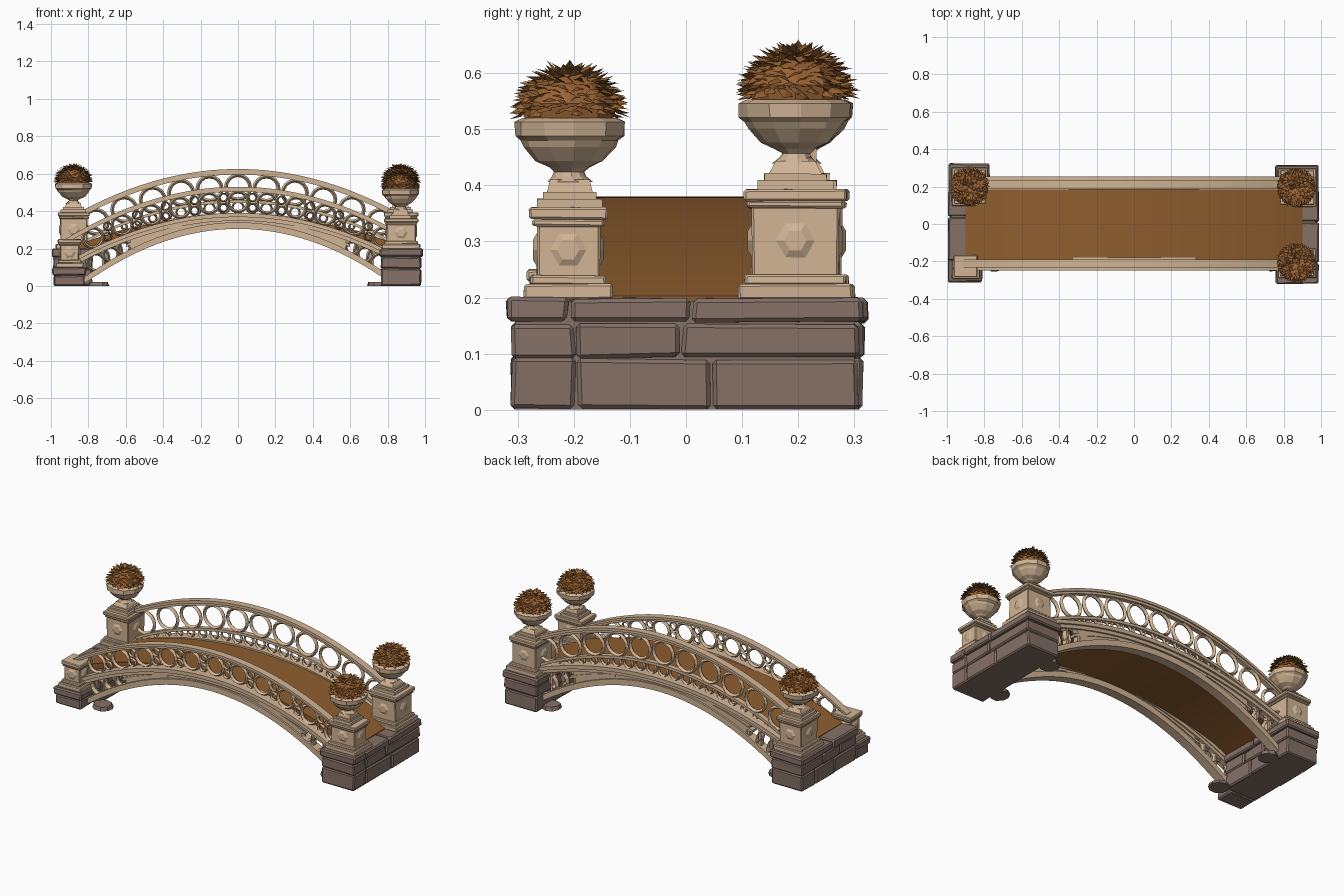
import bpy, bmesh, math, random
from mathutils import Vector, Matrix

random.seed(4)
if "Cube" in bpy.data.objects:
    bpy.data.objects.remove(bpy.data.objects["Cube"])


def material(name, rgb):
    m = bpy.data.materials.new(name)
    m.use_nodes = True
    m.diffuse_color = (*rgb, 1)
    m.node_tree.nodes["Principled BSDF"].inputs["Base Color"].default_value = (*rgb, 1)
    return m


CREAM = material("cream stone", (0.64, 0.46, 0.30))
ROCK = material("dark stone", (0.235, 0.165, 0.135))
WOOD = material("brown deck", (0.27, 0.11, 0.028))
LEAF = material("russet leaves", (0.32, 0.125, 0.032))


def finish(name, bm, mat):
    bmesh.ops.recalc_face_normals(bm, faces=bm.faces)
    me = bpy.data.meshes.new(name)
    bm.to_mesh(me)
    bm.free()
    me.materials.append(mat)
    ob = bpy.data.objects.new(name, me)
    bpy.context.collection.objects.link(ob)
    return ob


def bevel(ob, width):
    b = ob.modifiers.new("worn edges", "BEVEL")
    b.width, b.segments, b.limit_method = width, 1, "ANGLE"


def box(bm, x0, x1, y0, y1, z0, z1, jitter=0.0):
    vs = bmesh.ops.create_cube(bm, size=1)["verts"]
    for v in vs:
        j = [random.uniform(-jitter, jitter) for _ in range(3)]
        v.co = Vector(((x0 + x1) / 2 + v.co.x * (x1 - x0) + j[0],
                       (y0 + y1) / 2 + v.co.y * (y1 - y0) + j[1],
                       max(0, (z0 + z1) / 2 + v.co.z * (z1 - z0) + j[2])))


def arch(apex, drop):
    return lambda x: apex - drop * (x / 0.8) ** 2


def band(bm, x0, x1, y0, y1, low, high, n=36):
    """Solid strip following two curves in x."""
    prev = None
    for i in range(n + 1):
        x = x0 + (x1 - x0) * i / n
        lo = max(0.005, low(x))
        hi = max(lo + 0.004, high(x))
        q = [bm.verts.new((x, y, z)) for y, z in ((y0, lo), (y1, lo), (y1, hi), (y0, hi))]
        if prev:
            for k in range(4):
                bm.faces.new((prev[k], prev[k - 1], q[k - 1], q[k]))
        if i in (0, n):
            bm.faces.new(q)
        prev = q


def strip(bm, x0, x1, yc, half, top, thick):
    band(bm, x0, x1, yc - half, yc + half, lambda x: top(x) - thick, top)


def ring(bm, x, y, z, r, width, depth, n=16):
    """Carved stone hoop standing in the xz plane."""
    section = ((r, 0), (r - width / 2, -depth), (r - width, 0), (r - width / 2, depth))
    loops = []
    for i in range(n):
        a = math.tau * i / n
        loops.append([bm.verts.new((x + s * math.cos(a), y + t, z + s * math.sin(a))) for s, t in section])
    for i in range(n):
        for k in range(4):
            bm.faces.new((loops[i - 1][k], loops[i - 1][k - 1], loops[i][k - 1], loops[i][k]))


def lathe(bm, x, y, profile, n, turn=0.0, jitter=0.0):
    prev = None
    for i, (r, z) in enumerate(profile):
        loop = []
        for k in range(n):
            a = math.tau * k / n + turn
            s = r + random.uniform(-jitter, jitter)
            loop.append(bm.verts.new((x + s * math.cos(a), y + s * math.sin(a), z)))
        if prev:
            for k in range(n):
                bm.faces.new((prev[k - 1], prev[k], loop[k], loop[k - 1]))
        if i in (0, len(profile) - 1):
            bm.faces.new(loop)
        prev = loop


# Curves that shape the bridge
soffit = arch(0.305, 0.278)
deck_top = arch(0.38, 0.14)
back_sill, front_sill = arch(0.39, 0.15), arch(0.39, 0.20)
back_top, front_top = arch(0.625, 0.205), arch(0.53, 0.21)

# Deck
bm = bmesh.new()
strip(bm, -0.9, 0.9, 0, 0.19, deck_top, 0.035)
finish("deck", bm, WOOD)


def girder(name, y, sill, x0, x1):
    bm = bmesh.new()
    side = 1 if y > 0 else -1
    strip(bm, x0, x1, y + side * 0.004, 0.034, sill, 0.022)
    strip(bm, x0, x1, y, 0.026, lambda x: sill(x) - 0.02, 0.022)
    strip(bm, x0, x1, y, 0.027, lambda x: soffit(x) + 0.035, 0.035)
    band(bm, -0.57, 0.57, y - 0.016, y + 0.016, soffit, lambda x: sill(x) - 0.02)
    # Pierced spandrels and long carved ribs
    for s in (-1, 1):
        for x in (0.61, 0.68, 0.76):
            lo, hi = soffit(x) + 0.03, sill(x) - 0.04
            ring(bm, s * x, y, (lo + hi) / 2, (hi - lo) / 2 + 0.012, 0.018, 0.02)
        for x in (0.57, 0.645, 0.72):
            band(bm, s * x - 0.007, s * x + 0.007, y - 0.016, y + 0.016, soffit, sill, 1)
        mid = lambda x: (soffit(x) + sill(x)) / 2 + 0.008
        strip(bm, s * 0.3, s * 0.6, y, 0.021, mid, 0.014)
    finish(name, bm, CREAM)


girder("back_girder", 0.215, back_sill, -0.88, 0.88)
girder("front_girder", -0.21, front_sill, -0.9, 0.88)

# Back railing: tall hoops above a small frieze
bm = bmesh.new()
strip(bm, -0.86, 0.86, 0.212, 0.021, back_top, 0.016)
strip(bm, -0.86, 0.86, 0.212, 0.014, lambda x: back_top(x) - 0.014, 0.016)
strip(bm, -0.86, 0.86, 0.212, 0.015, lambda x: back_top(x) - 0.165, 0.016)
for i in range(-5, 6):
    x = i * 0.152
    ring(bm, x, 0.212, back_top(x) - 0.098, 0.075, 0.02, 0.014)
for i in range(-9, 10):
    x = i * 0.076
    z0, z1 = back_sill(x), back_top(x) - 0.175
    ring(bm, x, 0.212, (z0 + z1) / 2, (z1 - z0) / 2 + 0.006, 0.012, 0.011, 10)
finish("back_railing", bm, CREAM)

# Front railing: lower, with hoops and small links between
bm = bmesh.new()
strip(bm, -0.92, 0.86, -0.212, 0.021, front_top, 0.014)
strip(bm, -0.92, 0.86, -0.212, 0.014, lambda x: front_top(x) - 0.012, 0.014)
for i in range(-5, 6):
    x = i * 0.155
    ring(bm, x, -0.212, (front_top(x) + front_sill(x)) / 2 - 0.01, 0.062, 0.018, 0.014)
    for dz in (-0.03, 0.025):
        xm = x + 0.0775
        ring(bm, xm, -0.212, (front_top(xm) + front_sill(xm)) / 2 - 0.01 + dz, 0.026, 0.01, 0.011, 10)
finish("front_railing", bm, CREAM)


# Masonry abutments
def masonry(name, x0, x1, y0, y1, courses, cuts):
    bm = bmesh.new()
    g = 0.002
    for c, (z0, z1) in enumerate(zip(courses, courses[1:])):
        grow = 0.008 if c == len(courses) - 2 else random.uniform(-0.003, 0.002)
        ys = [y0 - grow] + [y0 + (y1 - y0) * f for f in cuts[c]] + [y1 + grow]
        for a, b in zip(ys, ys[1:]):
            box(bm, x0 - grow, x1 + grow, a + g, b - g, z0, z1 - 0.001, 0.003)
    bevel(finish(name, bm, ROCK), 0.007)
    bm = bmesh.new()
    box(bm, x0 + 0.01, x1 - 0.01, y0 + 0.01, y1 - 0.01, 0, courses[-1] - 0.006)
    finish(name + "_core", bm, ROCK)


masonry("left_abutment", 0.765, 0.98, -0.315, 0.31, (0, 0.092, 0.155, 0.2),
        ((0.19, 0.58), (0.19, 0.49), (0.17, 0.52)))
masonry("right_abutment", -0.985, -0.78, -0.19, 0.318, (0, 0.092, 0.155, 0.2),
        ((0.4, 0.75), (0.3, 0.6), (0.45,)))
masonry("right_low_block", -0.985, -0.82, -0.305, -0.19, (0, 0.055, 0.1), ((), ()))

# Footing stones under the arch springing
bm = bmesh.new()
for x in (-0.745, 0.745):
    for y in (-0.2, 0.2):
        lathe(bm, x, y, ((0.055, 0), (0.05, 0.022)), 9, 0.2, 0.004)
finish("footings", bm, ROCK)


def post(name, x, y, hx, hy, z0, z1):
    bm = bmesh.new()
    for grow, a, b in ((0.024, z0 - 0.004, z0 + 0.024), (0.012, z0 + 0.022, z0 + 0.04), (0, z0 + 0.03, z1 - 0.03),
                       (0.008, z1 - 0.034, z1 - 0.02), (0.014, z1 - 0.021, z1)):
        box(bm, x - hx - grow, x + hx + grow, y - hy - grow, y + hy + grow, a, b, 0.0015)
    bevel(finish(name, bm, CREAM), 0.004)
    # Shallow faceted bosses on each face
    bm = bmesh.new()
    for k in range(4):
        half = hx if k % 2 == 0 else hy
        m = (Matrix.Translation((x, y, (z0 + z1) / 2 + 0.005)) @ Matrix.Rotation(k * math.pi / 2, 4, "Z")
             @ Matrix.Translation((half + 0.003, 0, 0)) @ Matrix.Rotation(math.pi / 2, 4, "Y"))
        bmesh.ops.create_cone(bm, cap_ends=True, segments=6, radius1=0.036, radius2=0.02, depth=0.008, matrix=m)
    finish(name + "_bosses", bm, CREAM)


def planter(name, x, y, z, foot):
    # Square stepped plinth
    bm = bmesh.new()
    for half, a, b in ((foot, 0, 0.018), (foot * 0.82, 0.016, 0.03)):
        box(bm, x - half, x + half, y - half, y + half, z + a, z + b, 0.001)
    lathe(bm, x, y, ((foot, z + 0.028), (0.05, z + 0.052)), 4, math.pi / 4)
    finish(name + "_plinth", bm, CREAM)
    # Chiselled urn
    bm = bmesh.new()
    lathe(bm, x, y, ((0.042, z + 0.048), (0.03, z + 0.058), (0.026, z + 0.066), (0.036, z + 0.074),
                     (0.06, z + 0.085), (0.083, z + 0.11), (0.088, z + 0.122), (0.1, z + 0.13),
                     (0.102, z + 0.155), (0.085, z + 0.162)), 11, 0.1, 0.003)
    finish(name + "_urn", bm, CREAM)
    # Domed bush of pointed leaves
    bm = bmesh.new()
    c = Vector((x, y, z + 0.158))
    lathe(bm, x, y, ((0.08, c.z), (0.088, c.z + 0.03), (0.07, c.z + 0.06), (0.03, c.z + 0.082)), 10, 0, 0.005)
    count = 170
    for i in range(count):
        a = i * 2.39996
        t = (i + 0.5) / count
        r = math.sqrt(1 - (1 - t) ** 2)
        out = Vector((math.cos(a), math.sin(a), 0))
        base = c + out * (0.088 * r) + Vector((0, 0, 0.012 + 0.082 * (1 - t)))
        d = (out * (0.35 + r) + Vector((0, 0, random.uniform(0.1, 0.6) - 0.95 * t))).normalized()
        w = Vector((-out.y, out.x, random.uniform(-0.5, 0.5))).normalized()
        size = random.uniform(0.03, 0.042)
        up = d.cross(w).normalized() * 0.004
        v = [bm.verts.new(p) for p in (base - d * size * 0.5, base + w * size * 0.36 - up,
                                       base + d * size * 0.62, base - w * size * 0.36 - up)]
        bm.faces.new((v[0], v[1], v[2]))
        bm.faces.new((v[0], v[2], v[3]))
    finish(name + "_bush", bm, LEAF)


post("back_left_post", 0.872, 0.195, 0.078, 0.078, 0.2, 0.393)
post("front_left_post", 0.872, -0.21, 0.078, 0.056, 0.2, 0.36)
post("back_right_post", -0.878, 0.2, 0.072, 0.078, 0.2, 0.393)
post("front_right_post", -0.9, -0.225, 0.05, 0.045, 0.1, 0.25)
planter("back_left", 0.868, 0.195, 0.391, 0.068)
planter("front_left", 0.868, -0.207, 0.358, 0.058)
planter("back_right", -0.88, 0.2, 0.391, 0.068)
